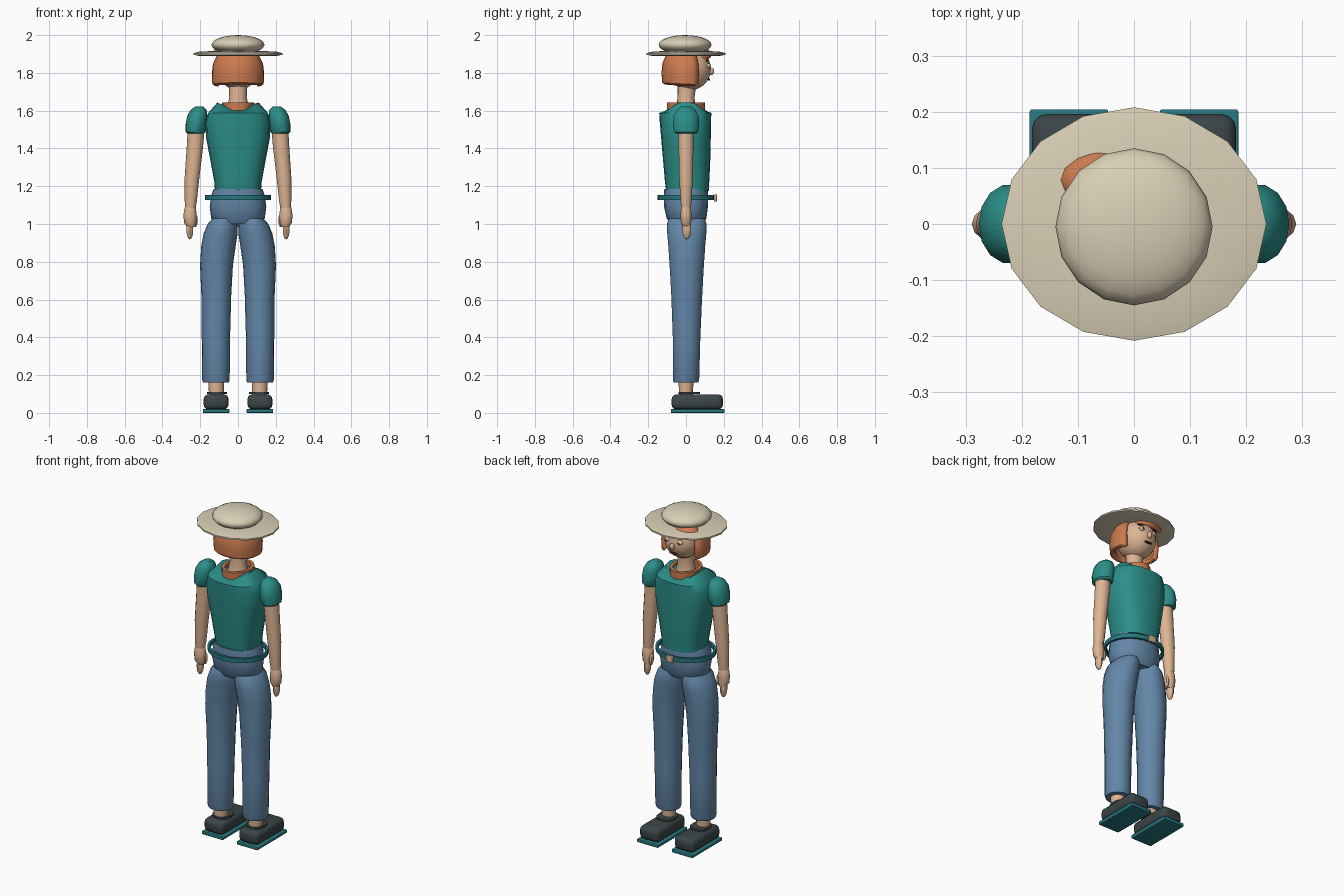
import bpy, bmesh, math
from mathutils import Matrix, Vector


def mat(name, r, g, b):
    m = bpy.data.materials.new(name)
    m.diffuse_color = [((c + 0.055) / 1.055) ** 2.4 for c in (r, g, b)] + [1]
    return m


STRAW = mat("straw", 0.85, 0.81, 0.71)
HAIR = mat("auburn", 0.80, 0.48, 0.31)
SKIN = mat("skin", 0.87, 0.71, 0.58)
TEAL = mat("teal", 0.17, 0.56, 0.54)
DENIM = mat("denim", 0.39, 0.53, 0.66)
DARK = mat("charcoal", 0.23, 0.27, 0.28)
TRIM = mat("deep teal", 0.15, 0.47, 0.50)
BROWN = mat("dark brown", 0.34, 0.20, 0.14)


def finish(bm, name, material, angle=40):
    bmesh.ops.recalc_face_normals(bm, faces=bm.faces)
    me = bpy.data.meshes.new(name)
    bm.to_mesh(me)
    bm.free()
    me.materials.append(material)
    ob = bpy.data.objects.new(name, me)
    bpy.context.collection.objects.link(ob)
    bpy.ops.object.select_all(action='DESELECT')
    ob.select_set(True)
    bpy.context.view_layer.objects.active = ob
    bpy.ops.object.shade_smooth_by_angle(angle=math.radians(angle))
    return ob


def loft(name, material, rings, n=16, p=2.0, lift=0.0, cap=True, angle=40):
    """Skin rings (cx, cy, z, rx, ry); p squares the section, lift raises the last ring's sides."""
    bm = bmesh.new()
    rows = []
    for k, (cx, cy, z, rx, ry) in enumerate(rings):
        row = []
        for i in range(n):
            a = 2 * math.pi * i / n
            c, s = math.cos(a), math.sin(a)
            x = math.copysign(abs(c) ** (2 / p), c)
            y = math.copysign(abs(s) ** (2 / p), s)
            up = lift * c * c if k == len(rings) - 1 else 0
            row.append(bm.verts.new((cx + rx * x, cy + ry * y, z + up)))
        rows.append(row)
    for a, b in zip(rows, rows[1:]):
        for i in range(n):
            j = (i + 1) % n
            bm.faces.new((a[i], a[j], b[j], b[i]))
    if cap:
        bm.faces.new(rows[0])
        bm.faces.new(rows[-1])
    return finish(bm, name, material, angle)


def ball(name, material, loc, size, tilt=0, u=16, v=10):
    bm = bmesh.new()
    m = Matrix.Translation(loc) @ Matrix.Rotation(tilt, 4, 'Y') @ Matrix.Diagonal((*size, 1))
    bmesh.ops.create_uvsphere(bm, u_segments=u, v_segments=v, radius=1, matrix=m)
    return finish(bm, name, material)


def box(name, material, loc, size, bevel=0.0, tilt=0):
    bm = bmesh.new()
    m = Matrix.Translation(loc) @ Matrix.Rotation(tilt, 4, 'Y') @ Matrix.Diagonal((*size, 1))
    bmesh.ops.create_cube(bm, size=1, matrix=m)
    if bevel:
        bmesh.ops.bevel(bm, geom=bm.edges[:], offset=bevel, segments=3, profile=0.5, affect='EDGES')
    return finish(bm, name, material)


def band(name, material, rx, ry, z, h, t, n=24):
    """Closed elliptical strap of height h and thickness t."""
    bm = bmesh.new()
    loops = []
    for d, e in ((0, -h / 2), (0, h / 2), (-t, h / 2), (-t, -h / 2)):
        loops.append([bm.verts.new(((rx + d) * math.cos(2 * math.pi * i / n),
                                    (ry + d) * math.sin(2 * math.pi * i / n), z + e)) for i in range(n)])
    for k in range(4):
        a, b = loops[k], loops[(k + 1) % 4]
        for i in range(n):
            j = (i + 1) % n
            bm.faces.new((a[i], a[j], b[j], b[i]))
    return finish(bm, name, material)


# Hat: shallow brim and rounded crown
loft("hat_brim", STRAW, [(0, 0, 1.893, 0.12, 0.11), (0, 0, 1.889, 0.20, 0.175), (0, 0, 1.896, 0.236, 0.208),
                         (0, 0, 1.905, 0.236, 0.208), (0, 0, 1.912, 0.205, 0.18), (0, 0, 1.917, 0.12, 0.11)])
ball("hat_crown", STRAW, (0, -0.005, 1.949), (0.14, 0.14, 0.051), v=12)

# Head and face
ball("head", SKIN, (0, 0.02, 1.82), (0.105, 0.112, 0.112), u=20, v=14)
ball("nose", SKIN, (0, 0.133, 1.808), (0.014, 0.016, 0.020), u=10, v=8)
box("mouth", BROWN, (0, 0.122, 1.765), (0.045, 0.012, 0.009), 0.003)
for s in (-1, 1):
    ball("eye", STRAW, (s * 0.042, 0.119, 1.838), (0.019, 0.012, 0.013), u=12, v=8)
    ball("pupil", BROWN, (s * 0.042, 0.130, 1.838), (0.006, 0.003, 0.006), u=8, v=6)
    box("eyebrow", BROWN, (s * 0.043, 0.112, 1.866), (0.042, 0.012, 0.007), 0.002, s * 0.15)

# Bobbed hair: a shell left open over the face
bm = bmesh.new()
rows = []
for z, rx, ry in ((1.74, 0.122, 0.115), (1.75, 0.136, 0.126), (1.80, 0.139, 0.130),
                  (1.85, 0.132, 0.125), (1.89, 0.112, 0.108), (1.92, 0.06, 0.06)):
    row = []
    for i in range(17):
        a = math.radians(-90 + (i - 8) * 15.2)
        drop = 0.012 * abs(i - 8) / 8 if z < 1.76 else 0
        row.append(bm.verts.new((rx * math.cos(a), ry * math.sin(a), z - drop)))
    rows.append(row)
for a, b in zip(rows, rows[1:]):
    for i in range(16):
        bm.faces.new((a[i], a[i + 1], b[i + 1], b[i]))
hair = finish(bm, "bobbed_hair", HAIR)
mod = hair.modifiers.new("thickness", 'SOLIDIFY')
mod.thickness = 0.028
mod.offset = -1
ball("hair_fringe", HAIR, (-0.035, 0.078, 1.897), (0.098, 0.057, 0.034), tilt=0.16)

# Neck and the coloured neckline
loft("neck", SKIN, [(0, 0, 1.58, 0.07, 0.06), (0, 0, 1.63, 0.055, 0.05), (0, 0, 1.67, 0.046, 0.045),
                    (0, 0.005, 1.74, 0.05, 0.05)])
band("neckline", HAIR, 0.085, 0.10, 1.622, 0.042, 0.018, 20)

# Shirt, with raised shoulders and a flat yoke
loft("shirt", TEAL, [(0, 0.008, 1.175, 0.122, 0.113), (0, 0.006, 1.22, 0.125, 0.117), (0, 0.004, 1.32, 0.143, 0.124),
                     (0, 0, 1.45, 0.168, 0.131), (0, -0.003, 1.54, 0.172, 0.136), (0, -0.004, 1.588, 0.158, 0.138),
                     (0, 0, 1.598, 0.108, 0.095)], n=20, p=2.6, lift=0.047, angle=35)

# Arms, sleeves and hands
for s in (-1, 1):
    loft("sleeve", TEAL, [(s * 0.222, 0, 1.478, 0.044, 0.055), (s * 0.224, 0, 1.488, 0.053, 0.066),
                          (s * 0.222, 0, 1.53, 0.055, 0.071), (s * 0.215, 0, 1.575, 0.053, 0.067),
                          (s * 0.208, 0, 1.605, 0.042, 0.050), (s * 0.205, 0, 1.621, 0.022, 0.026)], n=14)
    loft("arm", SKIN, [(s * 0.252, 0, 1.085, 0.028, 0.026), (s * 0.25, 0, 1.12, 0.032, 0.030),
                       (s * 0.243, 0, 1.25, 0.039, 0.037), (s * 0.229, 0, 1.40, 0.043, 0.040),
                       (s * 0.22, 0, 1.52, 0.045, 0.042)], n=14)
    loft("hand", SKIN, [(s * 0.25, 0.004, 0.985, 0.020, 0.022), (s * 0.253, 0, 1.005, 0.032, 0.027),
                        (s * 0.254, 0, 1.045, 0.035, 0.030), (s * 0.253, 0, 1.085, 0.030, 0.026),
                        (s * 0.252, 0, 1.102, 0.020, 0.020)], n=12)
    ball("fingers", SKIN, (s * 0.255, 0.004, 0.972), (0.019, 0.024, 0.054), u=10, v=8)
    ball("thumb", SKIN, (s * 0.226, 0.010, 1.020), (0.013, 0.015, 0.036), u=8, v=8)

# Loose belt with its buckle
band("belt", TRIM, 0.175, 0.15, 1.14, 0.026, 0.014)
box("buckle", SKIN, (0, 0.156, 1.138), (0.045, 0.016, 0.038), 0.004)

# Trousers: hip piece and two legs
loft("trouser_hips", DENIM, [(0, 0.003, 1.0, 0.115, 0.088), (0, 0.003, 1.03, 0.142, 0.105),
                             (0, 0, 1.09, 0.150, 0.116), (0, 0, 1.15, 0.142, 0.118),
                             (0, 0, 1.185, 0.130, 0.115)], n=20, p=2.2)
for s in (-1, 1):
    loft("trouser_leg", DENIM, [(s * 0.116, 0, 0.16, 0.068, 0.066), (s * 0.117, 0, 0.175, 0.073, 0.071),
                                (s * 0.117, 0.003, 0.40, 0.075, 0.074), (s * 0.115, 0.004, 0.62, 0.079, 0.083),
                                (s * 0.114, 0.004, 0.78, 0.087, 0.092), (s * 0.104, 0.004, 0.88, 0.091, 0.099),
                                (s * 0.092, 0.004, 0.95, 0.090, 0.105), (s * 0.081, 0.004, 1.00, 0.080, 0.107),
                                (s * 0.072, 0.004, 1.03, 0.062, 0.096)], n=18)

    # Ankle, strap, shoe and sole
    loft("ankle", SKIN, [(s * 0.115, 0, 0.08, 0.038, 0.036), (s * 0.115, 0, 0.18, 0.043, 0.040)], n=12)
    loft("ankle_strap", DARK, [(s * 0.112, 0.018, 0.099, 0.053, 0.058),
                               (s * 0.112, 0.018, 0.110, 0.053, 0.058)], n=14, p=2.8)
    box("shoe", DARK, (s * 0.116, 0.060, 0.058), (0.132, 0.272, 0.080), 0.026)
    box("shoe_sole", TRIM, (s * 0.116, 0.062, 0.010), (0.140, 0.284, 0.020), 0.004)
